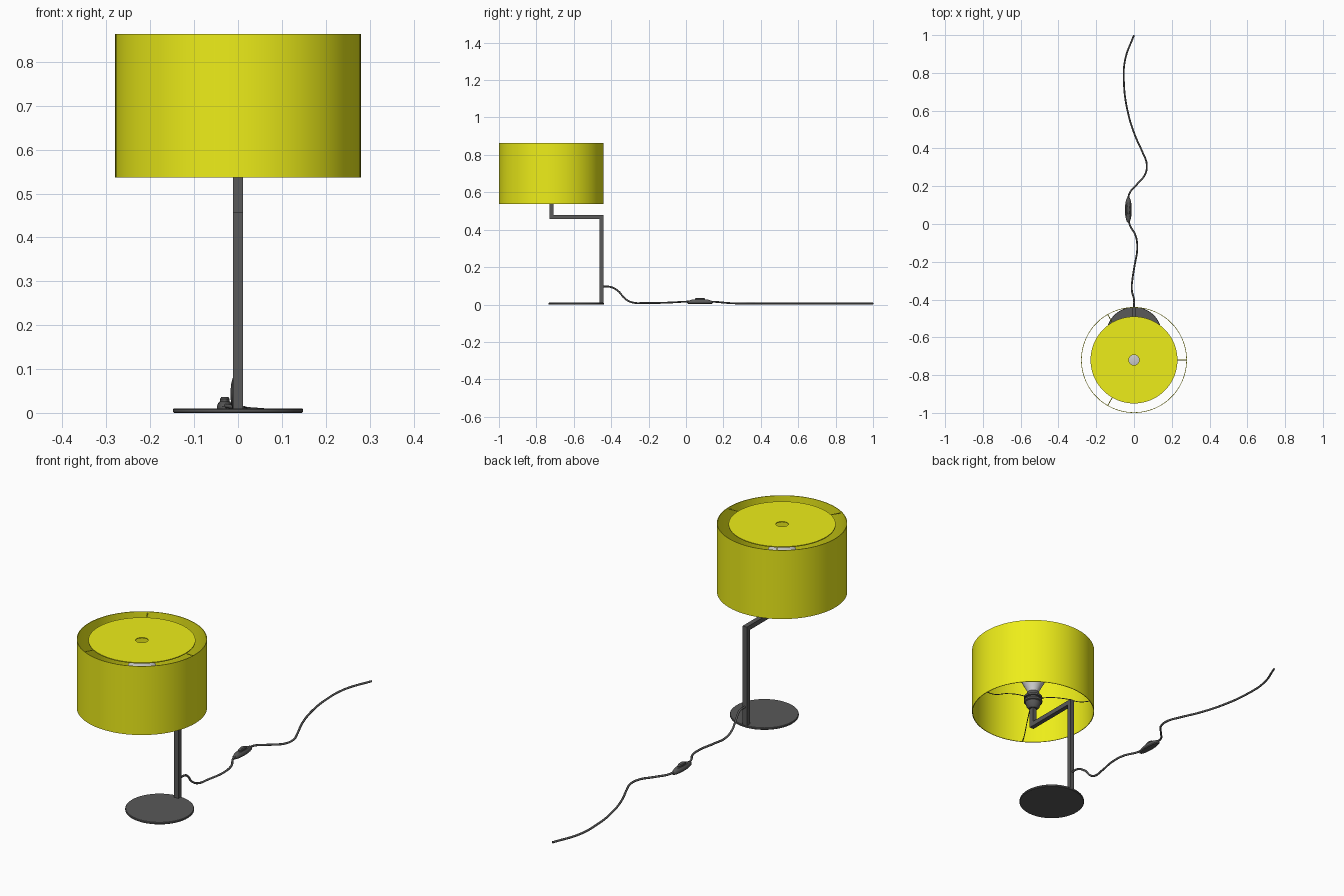
import bpy, bmesh, math
from mathutils import Vector

if "Cube" in bpy.data.objects:
    bpy.data.objects.remove(bpy.data.objects["Cube"])

SHADE_Y = -0.72
SHADE_R = 0.28

yellow = bpy.data.materials.new("yellow_fabric")
yellow.diffuse_color = (0.85, 0.85, 0.01, 1)
yellow.use_nodes = True
yellow.node_tree.nodes["Principled BSDF"].inputs["Base Color"].default_value = yellow.diffuse_color
pale = bpy.data.materials.new("pale_glass")
pale.diffuse_color = (0.6, 0.6, 0.6, 1)
pale.use_nodes = True
pale.node_tree.nodes["Principled BSDF"].inputs["Base Color"].default_value = pale.diffuse_color
dark = bpy.data.materials.new("dark_metal")
dark.diffuse_color = (0.1, 0.1, 0.1, 1)
dark.use_nodes = True
dark.node_tree.nodes["Principled BSDF"].inputs["Base Color"].default_value = dark.diffuse_color


def finish(name, bm, mat, smooth=True):
    bmesh.ops.recalc_face_normals(bm, faces=bm.faces[:])
    me = bpy.data.meshes.new(name)
    bm.to_mesh(me)
    bm.free()
    ob = bpy.data.objects.new(name, me)
    bpy.context.collection.objects.link(ob)
    me.materials.append(mat)
    if smooth:
        bpy.ops.object.select_all(action='DESELECT')
        bpy.context.view_layer.objects.active = ob
        ob.select_set(True)
        bpy.ops.object.shade_smooth_by_angle(angle=math.radians(35))
    return ob


def lathe(name, profile, y, mat, n=64, closed=False):
    """Spin an (r, z) profile about the vertical axis at (0, y)."""
    bm = bmesh.new()
    pts = profile + profile[:1] if closed else profile
    vs = [bm.verts.new((r, 0, z)) for r, z in pts]
    es = [bm.edges.new(p) for p in zip(vs, vs[1:])]
    bmesh.ops.spin(bm, geom=vs + es, axis=(0, 0, 1), cent=(0, 0, 0),
                   angle=math.tau, steps=n)
    bmesh.ops.remove_doubles(bm, verts=bm.verts[:], dist=1e-5)
    bmesh.ops.translate(bm, verts=bm.verts[:], vec=(0, y, 0))
    return finish(name, bm, mat)


def wire(name, pts, radius, mat, kind='BEZIER'):
    """Round wire through the given points, turned into a mesh."""
    cu = bpy.data.curves.new(name, 'CURVE')
    cu.dimensions = '3D'
    cu.bevel_depth = radius
    cu.bevel_resolution = 2
    cu.use_fill_caps = True
    cu.resolution_u = 8
    sp = cu.splines.new('BEZIER')
    sp.bezier_points.add(len(pts) - 1)
    for bp, p in zip(sp.bezier_points, pts):
        bp.co = p
        bp.handle_left_type = bp.handle_right_type = 'AUTO'
    ob = bpy.data.objects.new(name, cu)
    bpy.context.collection.objects.link(ob)
    cu.materials.append(mat)
    bpy.ops.object.select_all(action='DESELECT')
    bpy.context.view_layer.objects.active = ob
    ob.select_set(True)
    bpy.ops.object.convert(target='MESH')
    return ob


# Round base plate
lathe("base", [(0, 0), (0.146, 0), (0.148, 0.002), (0.148, 0.008),
               (0.146, 0.01), (0, 0.01)], -0.587, dark, 72)

# Square-section stem: column, arm and riser in one outline
bm = bmesh.new()
outline = [(-0.44, 0.003), (-0.44, 0.478), (-0.709, 0.478), (-0.709, 0.565),
           (-0.731, 0.565), (-0.731, 0.456), (-0.462, 0.456), (-0.462, 0.003)]
face = bm.faces.new([bm.verts.new((-0.011, y, z)) for y, z in outline])
ext = bmesh.ops.extrude_face_region(bm, geom=[face])
bmesh.ops.translate(bm, vec=(0.022, 0, 0),
                    verts=[v for v in ext['geom'] if isinstance(v, bmesh.types.BMVert)])
finish("stem", bm, dark, smooth=False)

# Ribbed lamp socket
lathe("socket", [(0, 0.553), (0.02, 0.553), (0.03, 0.565), (0.036, 0.585),
                 (0.042, 0.588), (0.042, 0.598), (0.036, 0.6), (0.036, 0.606),
                 (0.042, 0.608), (0.042, 0.617), (0.034, 0.622),
                 (0.028, 0.638), (0, 0.638)], SHADE_Y, dark, 48)

# Reflector bulb
lathe("bulb", [(0, 0.63), (0.024, 0.63), (0.026, 0.645), (0.055, 0.7),
               (0.062, 0.72), (0.06, 0.737), (0.045, 0.747), (0.022, 0.752),
               (0, 0.753)], SHADE_Y, pale, 48)

# Open drum shade
R = SHADE_R
lathe("shade", [(R, 0.537), (R, 0.863), (R - 0.003, 0.863), (R - 0.003, 0.537)],
      SHADE_Y, yellow, 96, closed=True)

# Diffuser disc with centre hole
lathe("diffuser", [(0.027, 0.853), (0.23, 0.853), (0.23, 0.857), (0.027, 0.857)],
      SHADE_Y, yellow, 96, closed=True)

# Three diffuser pins at the top and three carrier wires at the bottom
for i in range(3):
    a = i * math.tau / 3

    def at(r, z):
        return (r * math.cos(a), SHADE_Y + r * math.sin(a), z)
    wire(f"diffuser_pin_{i+1}", [at(0.228, 0.855), at(0.278, 0.855)], 0.002, yellow)
    wire(f"shade_carrier_{i+1}", [at(0.038, 0.603), at(0.08, 0.598), at(0.16, 0.575),
                                  at(0.23, 0.545), at(0.278, 0.54)], 0.002, dark)

# Power cord, running from the column back across the floor
wire("cord", [
    (0, -0.445, 0.097), (0, -0.40, 0.093), (-0.01, -0.36, 0.07),
    (-0.012, -0.33, 0.035), (-0.008, -0.29, 0.012), (0.003, -0.22, 0.008),
    (0.017, -0.13, 0.009), (0.008, -0.06, 0.012), (-0.02, -0.01, 0.015),
    (-0.03, 0.03, 0.016), (-0.03, 0.12, 0.016), (-0.025, 0.16, 0.014),
    (0.02, 0.215, 0.009), (0.06, 0.265, 0.006), (0.067, 0.32, 0.005),
    (0.045, 0.38, 0.005), (0.005, 0.47, 0.005), (-0.032, 0.59, 0.005),
    (-0.053, 0.74, 0.005), (-0.047, 0.87, 0.005), (0, 1.0, 0.005)], 0.0048, dark)

# Inline switch: stacked oval rings forming a flat-bottomed domed body
def oval(name, cy, rings, n=40):
    bm = bmesh.new()
    loops = [[bm.verts.new((-0.03 + rx * math.cos(k * math.tau / n),
                            cy + ry * math.sin(k * math.tau / n), z))
              for k in range(n)] for rx, ry, z in rings]
    for lo, hi in zip(loops, loops[1:]):
        for k in range(n):
            bm.faces.new((lo[k], lo[(k + 1) % n], hi[(k + 1) % n], hi[k]))
    bm.faces.new(loops[0])
    bm.faces.new(loops[-1])
    finish(name, bm, dark)


oval("switch_body", 0.075, [(0.015, 0.064, 0.004), (0.018, 0.069, 0.008),
                            (0.018, 0.069, 0.014), (0.016, 0.06, 0.021),
                            (0.012, 0.045, 0.026)])
oval("switch_button", 0.075, [(0.011, 0.026, 0.024), (0.011, 0.026, 0.032),
                              (0.008, 0.02, 0.036)], 32)
